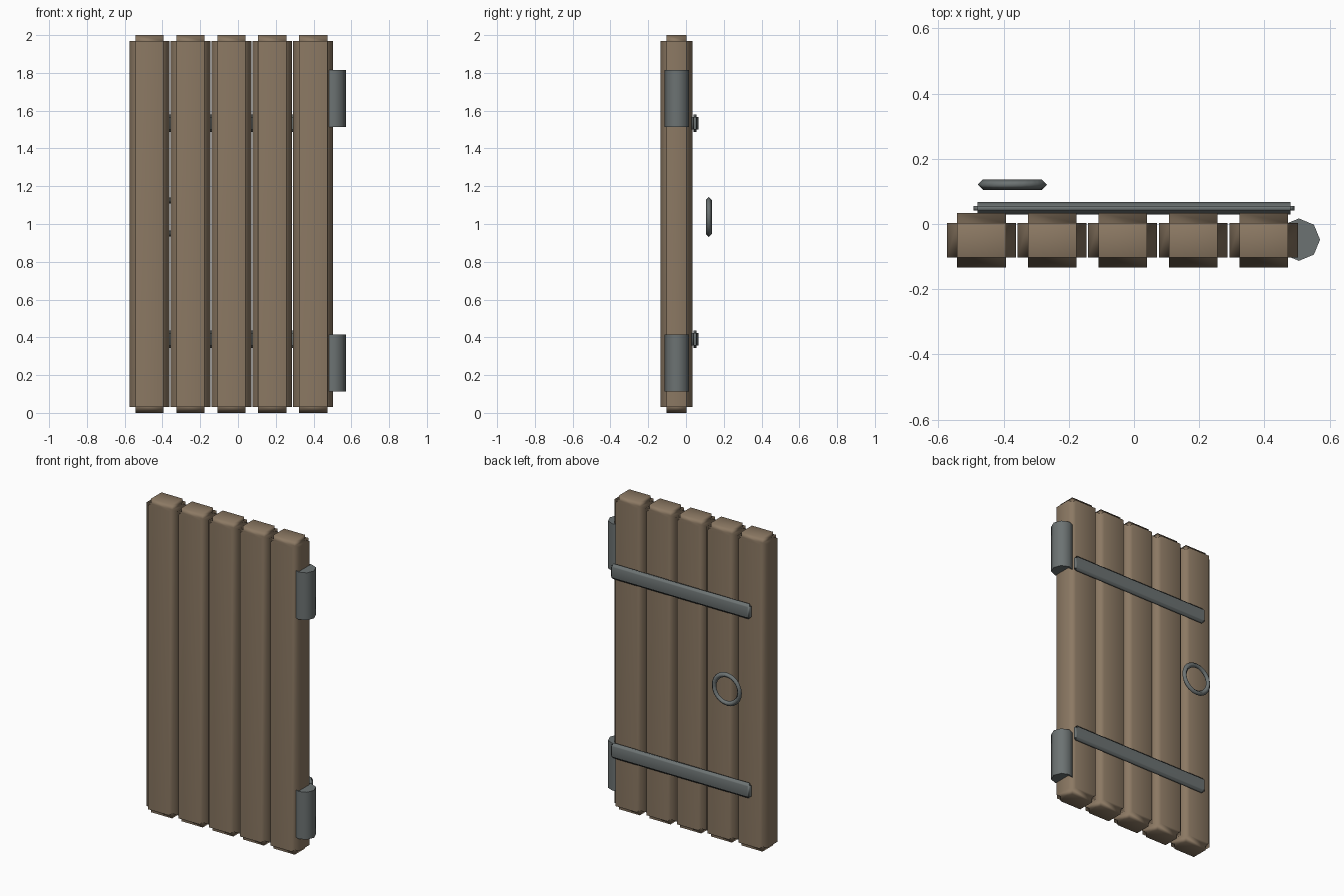
import bpy, bmesh, math
from mathutils import Vector

cube = bpy.data.objects.get("Cube")
if cube:
    bpy.data.objects.remove(cube, do_unlink=True)


def material(name, rgb):
    m = bpy.data.materials.new(name)
    m.use_nodes = True
    m.diffuse_color = (*rgb, 1)
    m.node_tree.nodes["Principled BSDF"].inputs["Base Color"].default_value = (*rgb, 1)
    return m


WOOD = material("brown wood", (0.26, 0.19, 0.125))
IRON = material("grey iron", (0.15, 0.17, 0.17))


def finish(bm, name, mat, location):
    """Turn a bmesh into a smooth object with area weighted normals."""
    bmesh.ops.recalc_face_normals(bm, faces=bm.faces)
    for f in bm.faces:
        f.smooth = True
    mesh = bpy.data.meshes.new(name)
    bm.to_mesh(mesh)
    bm.free()
    mesh.materials.append(mat)
    ob = bpy.data.objects.new(name, mesh)
    ob.location = location
    bpy.context.scene.collection.objects.link(ob)
    wn = ob.modifiers.new("Weighted normals", 'WEIGHTED_NORMAL')
    wn.mode = 'FACE_AREA'
    return ob


def notched_box(name, size, step, mat, location):
    """Core box with each face pushed out, leaving stepped edges."""
    bm = bmesh.new()
    bmesh.ops.create_cube(bm, size=1)
    bmesh.ops.scale(bm, vec=Vector(size) - Vector((2, 2, 2)) * step, verts=bm.verts)
    bm.normal_update()
    sides = [(f, f.normal.copy()) for f in bm.faces]
    for face, normal in sides:
        cap = bmesh.ops.extrude_discrete_faces(bm, faces=[face])["faces"][0]
        bmesh.ops.translate(bm, vec=normal * step, verts=cap.verts)
    return finish(bm, name, mat, location)


# Five upright planks
for i in range(5):
    notched_box(f"plank_{i + 1}", (0.211, 0.168, 2), 0.031, WOOD,
                (-0.468 + i * 0.2165, -0.05, 1))

for label, strap_z, hinge_z in (("lower", 0.39, 0.265), ("upper", 1.533, 1.665)):
    # Iron strap across the back
    notched_box(label + "_strap", (0.984, 0.038, 0.092), 0.012, IRON,
                (0, 0.048, strap_z))
    # Eight sided hinge barrel
    bm = bmesh.new()
    bmesh.ops.create_cone(bm, cap_ends=True, segments=8, radius1=0.065,
                          radius2=0.065, depth=0.302)
    hinge = finish(bm, label + "_hinge", IRON, (0.506, -0.048, hinge_z))
    hinge.modifiers.clear()
    bpy.context.view_layer.objects.active = hinge
    hinge.select_set(True)
    bpy.ops.object.shade_smooth_by_angle(angle=math.radians(50))
    hinge.select_set(False)

# Ring handle with a diamond cross-section
bpy.ops.mesh.primitive_torus_add(major_radius=0.09, minor_radius=0.016,
                                 major_segments=24, minor_segments=4,
                                 location=(-0.373, 0.121, 1.037),
                                 rotation=(math.pi / 2, 0, 0))
ring = bpy.context.object
ring.name = "ring_handle"
ring.data.materials.append(IRON)
bpy.ops.object.shade_smooth()
